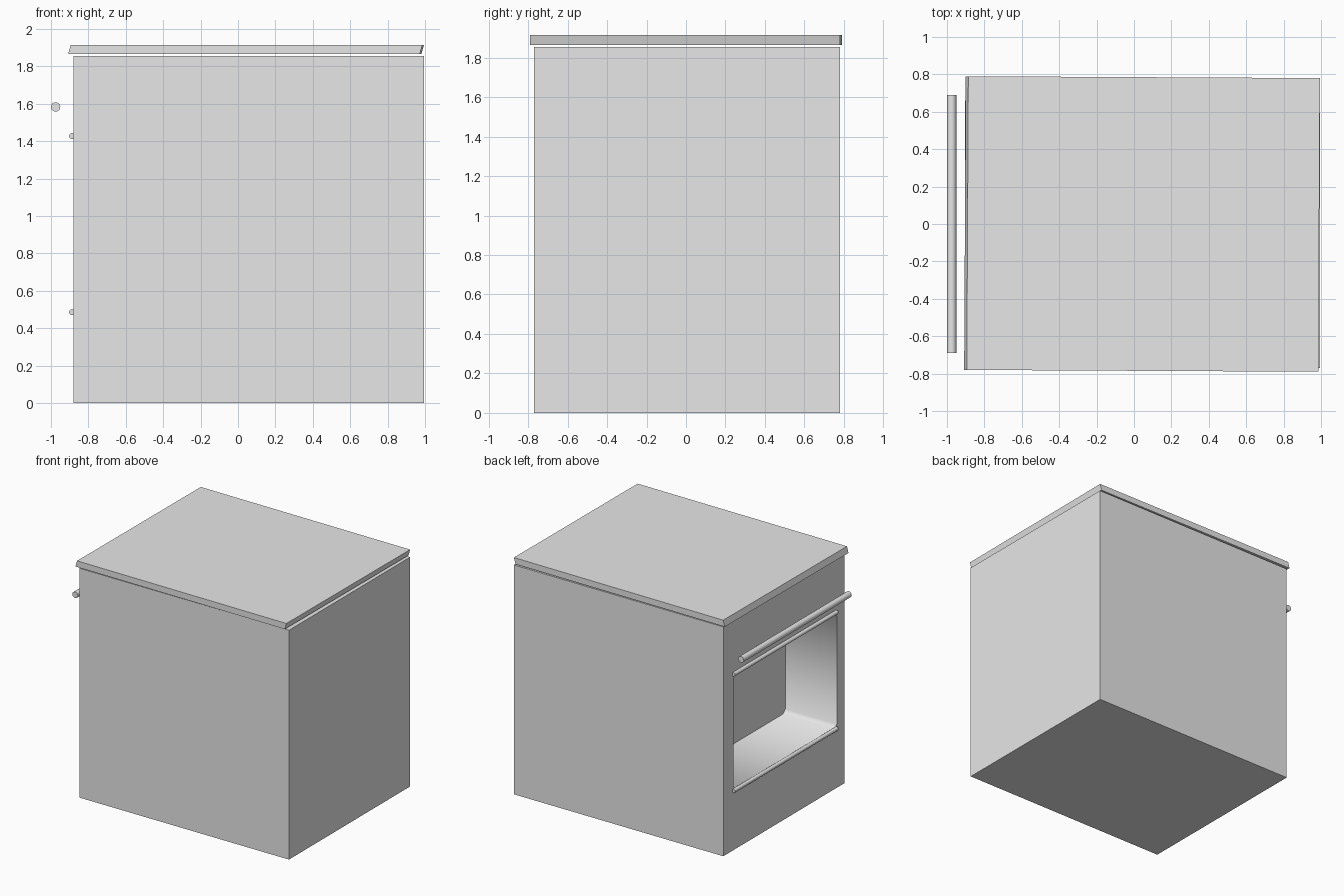
import bpy, bmesh, math
from mathutils import Vector

cube = bpy.data.objects.get("Cube")
if cube:
    bpy.data.objects.remove(cube, do_unlink=True)

# Single plain grey
grey = bpy.data.materials.new("plain_grey")
grey.use_nodes = True
colour = (0.8, 0.8, 0.8, 1)
grey.diffuse_color = colour
grey.node_tree.nodes["Principled BSDF"].inputs["Base Color"].default_value = colour


def finish(name, bm):
    bmesh.ops.recalc_face_normals(bm, faces=bm.faces)
    mesh = bpy.data.meshes.new(name)
    bm.to_mesh(mesh)
    bm.free()
    mesh.materials.append(grey)
    obj = bpy.data.objects.new(name, mesh)
    bpy.context.scene.collection.objects.link(obj)
    return obj


def box(low, high):
    bm = bmesh.new()
    bmesh.ops.create_cube(bm, size=1)
    for v in bm.verts:
        v.co = Vector([a + (b - a) * (c + 0.5) for a, b, c in zip(low, high, v.co)])
    return bm


def rod(name, x, z, radius, half_length):
    bm = bmesh.new()
    bmesh.ops.create_cone(bm, cap_ends=True, segments=16, radius1=radius,
                          radius2=radius, depth=2 * half_length)
    for f in bm.faces:
        f.smooth = len(f.verts) == 4
    for e in bm.edges:
        e.smooth = all(f.smooth for f in e.link_faces)
    obj = finish(name, bm)
    obj.rotation_euler.x = math.pi / 2
    obj.location = (x, 0, z)


# Cabinet with the recessed oven opening on its -x side
left, depth = -0.88, 0.46
bm = box((left, -0.77, 0), (0.995, 0.78, 1.855))
door = min(bm.faces, key=lambda f: f.calc_center_median().x)
bmesh.ops.inset_region(bm, faces=[door], thickness=0.1)
for v in door.verts:
    v.co = (left, 0.65 if v.co.y > 0 else -0.67, 1.42 if v.co.z > 0.9 else 0.485)
ret = bmesh.ops.extrude_discrete_faces(bm, faces=[door])
back = ret["faces"][0]
bmesh.ops.translate(bm, verts=back.verts, vec=(depth, 0, 0))

# Chamfer the long inner corners and shade the lining softly
inside = [e for e in bm.edges
          if abs(e.verts[0].co.x - e.verts[1].co.x) > depth * 0.9
          and max(v.co.x for v in e.verts) < 0]
bmesh.ops.bevel(bm, geom=inside, offset=0.03, segments=1, affect='EDGES')
for f in bm.faces:
    xs = [v.co.x for v in f.verts]
    f.smooth = max(xs) < 0 and max(xs) - min(xs) > depth * 0.9
for e in bm.edges:
    e.smooth = all(f.smooth for f in e.link_faces)
finish("cabinet", bm)

# Worktop: thin slab with slanted ends, sitting just above the cabinet
bm = box((-0.94, -0.785, 1.865), (0.94, 0.785, 1.915))
for v in bm.verts:
    v.co.x += 0.007 if v.co.z > 1.89 else -0.007
top = finish("worktop", bm)
top.location.x = 0.043
top.rotation_euler.z = math.radians(-0.3)

# Door handle and the trim bars along the opening
rod("door_handle", -0.975, 1.583, 0.025, 0.69)
rod("upper_trim_bar", -0.887, 1.427, 0.016, 0.66)
rod("lower_trim_bar", -0.887, 0.485, 0.016, 0.66)
